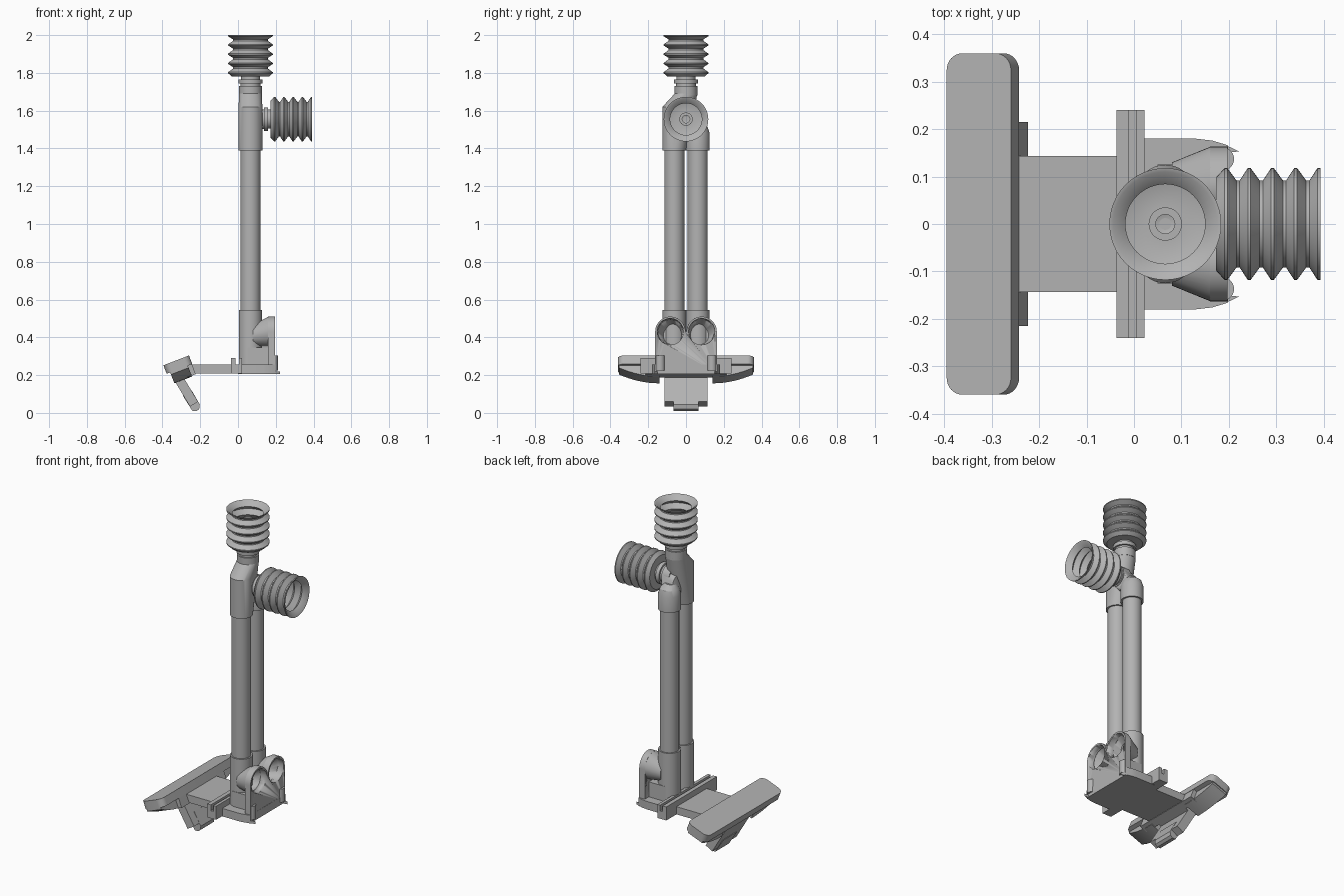
import bpy, bmesh, math
from mathutils import Matrix, Vector

if "Cube" in bpy.data.objects:
    bpy.data.objects.remove(bpy.data.objects["Cube"])

grey = bpy.data.materials.new("plain_grey")
grey.use_nodes = True
grey.diffuse_color = (0.45, 0.45, 0.45, 1)
grey.node_tree.nodes["Principled BSDF"].inputs["Base Color"].default_value = grey.diffuse_color

AX = {"X": Matrix.Rotation(math.pi / 2, 4, "Y"), "Z": Matrix.Identity(4)}


def finish(name, bm, smooth=True, matrix=None):
    if matrix:
        bm.transform(matrix)
    bmesh.ops.recalc_face_normals(bm, faces=bm.faces)
    me = bpy.data.meshes.new(name)
    bm.to_mesh(me)
    bm.free()
    me.materials.append(grey)
    ob = bpy.data.objects.new(name, me)
    bpy.context.collection.objects.link(ob)
    if smooth:
        bpy.ops.object.select_all(action="DESELECT")
        ob.select_set(True)
        bpy.context.view_layer.objects.active = ob
        bpy.ops.object.shade_smooth_by_angle(angle=math.radians(30))
    return ob


def ring(center, r, axis="Z", n=40):
    return [Vector(center) + AX[axis] @ Vector((r * math.cos(a), r * math.sin(a), 0))
            for a in (2 * math.pi * i / n for i in range(n))]


def hull(name, points, matrix=None):
    bm = bmesh.new()
    for p in points:
        bm.verts.new(p)
    res = bmesh.ops.convex_hull(bm, input=bm.verts)
    loose = {g for g in res["geom_interior"] + res["geom_unused"]
             if isinstance(g, bmesh.types.BMVert)}
    bmesh.ops.delete(bm, geom=list(loose), context="VERTS")
    bmesh.ops.dissolve_limit(bm, angle_limit=0.01, verts=bm.verts, edges=bm.edges)
    return finish(name, bm, True, matrix)


def box(name, x, y, z, matrix=None):
    return hull(name, [(a, b, c) for a in x for b in y for c in z], matrix)


def prism(name, outline, offset, matrix=None):
    bm = bmesh.new()
    face = bm.faces.new([bm.verts.new(p) for p in outline])
    res = bmesh.ops.extrude_face_region(bm, geom=[face], use_keep_orig=True)
    verts = [g for g in res["geom"] if isinstance(g, bmesh.types.BMVert)]
    bmesh.ops.translate(bm, vec=offset, verts=verts)
    return finish(name, bm, True, matrix)


def lathe(name, profile, base, axis):
    bm = bmesh.new()
    verts = [bm.verts.new((r, 0, h)) for r, h in profile]
    edges = [bm.edges.new(p) for p in zip(verts, verts[1:])]
    bmesh.ops.spin(bm, geom=verts + edges, cent=(0, 0, 0), axis=(0, 0, 1),
                   angle=2 * math.pi, steps=48)
    bmesh.ops.remove_doubles(bm, verts=bm.verts, dist=0.0001)
    return finish(name, bm, True, Matrix.Translation(base) @ AX[axis])


def cut(target, cutters):
    bpy.context.view_layer.objects.active = target
    for c in cutters:
        mod = target.modifiers.new("cut", "BOOLEAN")
        mod.operation = "DIFFERENCE"
        mod.object = c
        bpy.ops.object.modifier_apply(modifier=mod.name)


CX, TY = 0.066, 0.062

# Twin tubes with their lower sockets
for side, s in (("right", -1), ("left", 1)):
    hull(side + "_tube", ring((CX, s * TY, 0.5), 0.053) + ring((CX, s * TY, 1.42), 0.053))
    hull(side + "_lower_socket", ring((CX, s * TY, 0.21), 0.062) + ring((CX, s * TY, 0.545), 0.062))

# Upper fittings: one rises to the top neck, the other turns to the side neck
hull("top_elbow", ring((CX, -TY, 1.39), 0.063) + ring((CX, -TY, 1.62), 0.063)
     + ring((CX, 0, 1.69), 0.06))
hull("side_socket", ring((CX, TY, 1.39), 0.063) + ring((CX, TY, 1.48), 0.063)
     + ring((CX, TY, 1.515), 0.052) + ring((CX, TY - 0.01, 1.54), 0.03))
hull("side_elbow", ring((0.12, 0, 1.555), 0.06, "X") + ring((0.04, 0.02, 1.53), 0.05, "X")
     + ring((CX, TY - 0.01, 1.46), 0.05))

# Bellows with necks
outer, inner = [], []
for k in range(5):
    h = 0.022 + 0.049 * k
    outer += [(0.118, h - 0.004), (0.118, h + 0.002)]
    inner += [(0.110, h)]
    if k < 4:
        outer += [(0.092, h + 0.021), (0.092, h + 0.028)]
        inner += [(0.084, h + 0.024)]
bellows = ([(0, -0.03), (0.02, -0.03), (0.02, 0.016), (0.035, 0.016), (0.035, 0.008), (0.084, 0.008)]
           + inner + outer[::-1] + [(0.098, 0), (0.05, 0), (0, -0.04)])
neck = [(0, -0.1), (0.06, -0.1), (0.06, -0.05), (0.052, -0.05), (0.052, -0.036),
        (0.063, -0.036), (0.063, -0.014), (0.05, -0.014), (0.05, 0.002), (0.02, 0.002),
        (0.02, -0.03), (0, -0.03)]
for side, base, axis in (("top", (CX, 0, 1.78), "Z"), ("side", (0.173, 0, 1.555), "X")):
    lathe(side + "_bellows", bellows, base, axis)
    lathe(side + "_neck", neck, base, axis)

# Upright end plate with two round cups
LY, LZ = 0.083, 0.43
outline = [(0.16, -0.163, 0.21), (0.16, 0.163, 0.21)]
for s in (1, -1):
    for i in range(25):
        a = math.pi * i / 24
        outline.append((0.16, s * LY + 0.08 * math.cos(a), LZ + 0.08 * math.sin(a)))
plate = prism("cup_plate", outline, (0.037, 0, 0))
cups, cutters = [], []
for side, s in (("right", -1), ("left", 1)):
    cups.append(hull(side + "_cup", ring((0.08, s * 0.075, 0.41), 0.055, "X")
                     + ring((0.125, s * 0.078, 0.415), 0.058, "X")
                     + ring((0.161, s * LY, LZ), 0.08, "X")))
    cutters.append(hull(side + "_cup_cutter", ring((0.11, s * 0.072, 0.41), 0.048, "X")
                        + ring((0.165, s * LY, LZ), 0.068, "X")
                        + ring((0.21, s * LY, LZ), 0.07, "X")))
for part in cups + [plate]:
    cut(part, cutters)
for c in cutters:
    bpy.data.objects.remove(c)
box("cup_support", (0.05, 0.165), (-0.125, 0.125), (0.21, 0.345))

# Base under the tubes, with a curved end and open hooks
half = [(0.0, 0.18), (0.13, 0.18), (0.165, 0.176), (0.198, 0.166), (0.198, 0.15)]
base = [(x, y, 0.207) for x, y in half] + [(x, -y, 0.207) for x, y in half[::-1]]
prism("base_block", base, (0, 0, 0.048))
for side, s in (("right", -1), ("left", 1)):
    hull(side + "_hook", [(x, s * y, z) for z in (0.205, 0.22)
                          for x, y in ((0.19, 0.168), (0.222, 0.153), (0.19, 0.15))])
    hull(side + "_plate_peg", ring((0.186, s * 0.137, 0.225), 0.025) + ring((0.186, s * 0.137, 0.305), 0.025))
    bpy.ops.mesh.primitive_torus_add(location=(-0.037, s * 0.067, 0.25), major_radius=0.015,
                                     minor_radius=0.005, major_segments=24, minor_segments=8)
    eye = bpy.context.object
    eye.name = side + "_eyelet"
    eye.data.materials.append(grey)
    bpy.ops.object.shade_smooth_by_angle()

# Connecting deck and grooved cross bar
box("deck", (-0.25, 0.02), (-0.143, 0.143), (0.209, 0.255))
box("cross_bar", (-0.037, 0.022), (-0.24, 0.24), (0.209, 0.255))
box("rear_ridge", (-0.037, -0.012), (-0.24, 0.24), (0.25, 0.29))
box("front_ridge", (0.004, 0.022), (-0.24, 0.24), (0.25, 0.29))

# Tilted pad, in its own frame: x across the pad, z away from its top face
tilt = Matrix.Translation((-0.395, 0, 0.252)) @ Matrix.Rotation(math.radians(-21), 4, "Y")
pad = []
for x, y, start in ((0.11, 0.325, 0), (0.035, 0.325, 90), (0.035, -0.325, 180), (0.11, -0.325, 270)):
    for i in range(9):
        a = math.radians(start + i * 90 / 8)
        pad.append((x + 0.035 * math.cos(a), y + 0.035 * math.sin(a)))
hull("tilted_pad", [(x, y, z) for x, y in pad for z in (-0.048, 0)], tilt)
box("pad_flange", (0.095, 0.143), (-0.215, 0.215), (-0.105, -0.04), tilt)
box("pad_core", (0.03, 0.12), (-0.115, 0.115), (-0.1, -0.04), tilt)
for side, s in (("right", -1), ("left", 1)):
    arc = [(0.02, s * 0.355, -0.047), (0.02, s * 0.14, -0.047)]
    for i in range(9):
        t = i / 8
        arc.append((0.02, s * (0.14 + 0.215 * t), -0.11 + 0.05 * t * t))
    prism(side + "_wing", arc, (0.1, 0, 0), tilt)

# Slanted tongue reaching the floor
slope = Matrix.Translation((-0.31, 0, 0.175)) @ Matrix.Rotation(math.radians(59), 4, "Y")
box("tongue", (-0.03, 0.15), (-0.115, 0.115), (-0.025, 0.025), slope)
hull("tongue_tip", [(x, y, z) for y in (-0.065, 0.065)
                    for x, z in ((0.08, -0.028), (0.08, 0.027), (0.178, -0.026),
                                 (0.189, -0.008), (0.186, 0.01), (0.168, 0.025))], slope)
